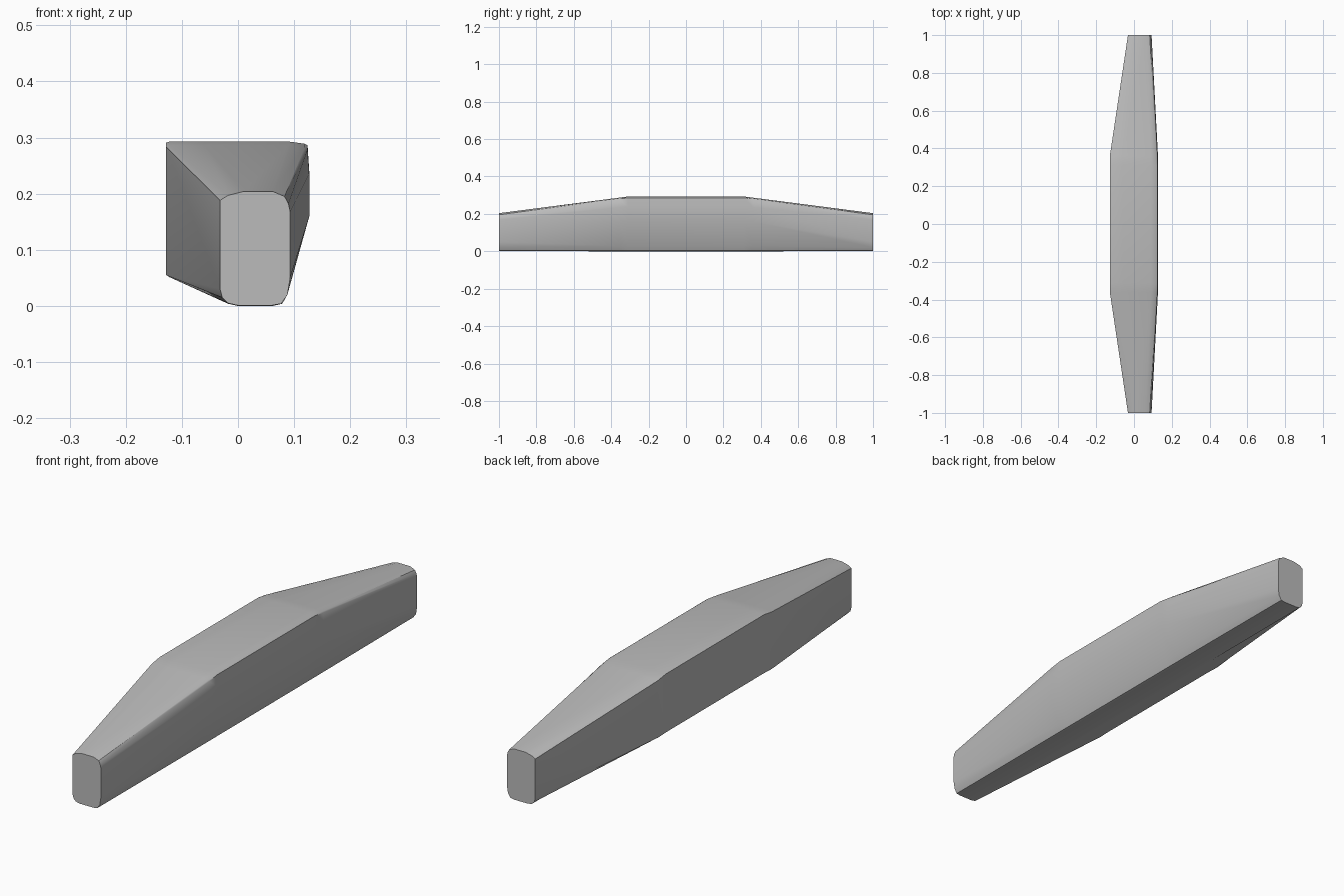
import bpy, bmesh, math

if "Cube" in bpy.data.objects:
    bpy.data.objects.remove(bpy.data.objects["Cube"], do_unlink=True)

grey = bpy.data.materials.new("plain grey")
grey.use_nodes = True
colour = (0.5, 0.5, 0.5, 1)
grey.diffuse_color = colour
grey.node_tree.nodes["Principled BSDF"].inputs["Base Color"].default_value = colour

# Matching outlines (x, z): rounded end and wide middle, clockwise from upper left
END = [(-.032, .188), (-.018, .197), (.01, .204), (.062, .204), (.083, .195), (.09, .182),
       (.093, .168), (.093, .05), (.088, .02), (.077, .004), (.06, .001),
       (0, .001), (-.018, .005), (-.028, .015), (-.032, .03)]
MID = [(-.128, .291), (-.122, .293), (-.06, .293), (.09, .293), (.119, .289), (.124, .286),
       (.127, .24), (.127, .168), (.09, .03), (.079, .004), (.062, 0),
       (0, 0), (-.018, .004), (-.122, .054), (-.128, .057)]

# Length stations: position, width blend, height blend
half = [(-1, 0, 0), (-.36, 1, .928), (-.31, 1, 1)]
stations = half + [(-y, w, h) for y, w, h in reversed(half)]

bm = bmesh.new()
rings = []
for y, w, h in stations:
    rings.append([bm.verts.new((e[0] + (m[0] - e[0]) * w, y, e[1] + (m[1] - e[1]) * h))
                  for e, m in zip(END, MID)])

# Skin between the outlines, then flat end caps
n = len(END)
for a, b in zip(rings, rings[1:]):
    for i in range(n):
        j = (i + 1) % n
        bm.faces.new((a[i], a[j], b[j], b[i]))
bm.faces.new(rings[0])
bm.faces.new(rings[-1])
bmesh.ops.recalc_face_normals(bm, faces=bm.faces)

mesh = bpy.data.meshes.new("tapered_bar")
bm.to_mesh(mesh)
bm.free()
mesh.materials.append(grey)
bar = bpy.data.objects.new("tapered_bar", mesh)
bpy.context.collection.objects.link(bar)

# Smooth sides with crisp ends
bpy.ops.object.select_all(action="DESELECT")
bar.select_set(True)
bpy.context.view_layer.objects.active = bar
bpy.ops.object.shade_smooth_by_angle(angle=math.radians(30))
